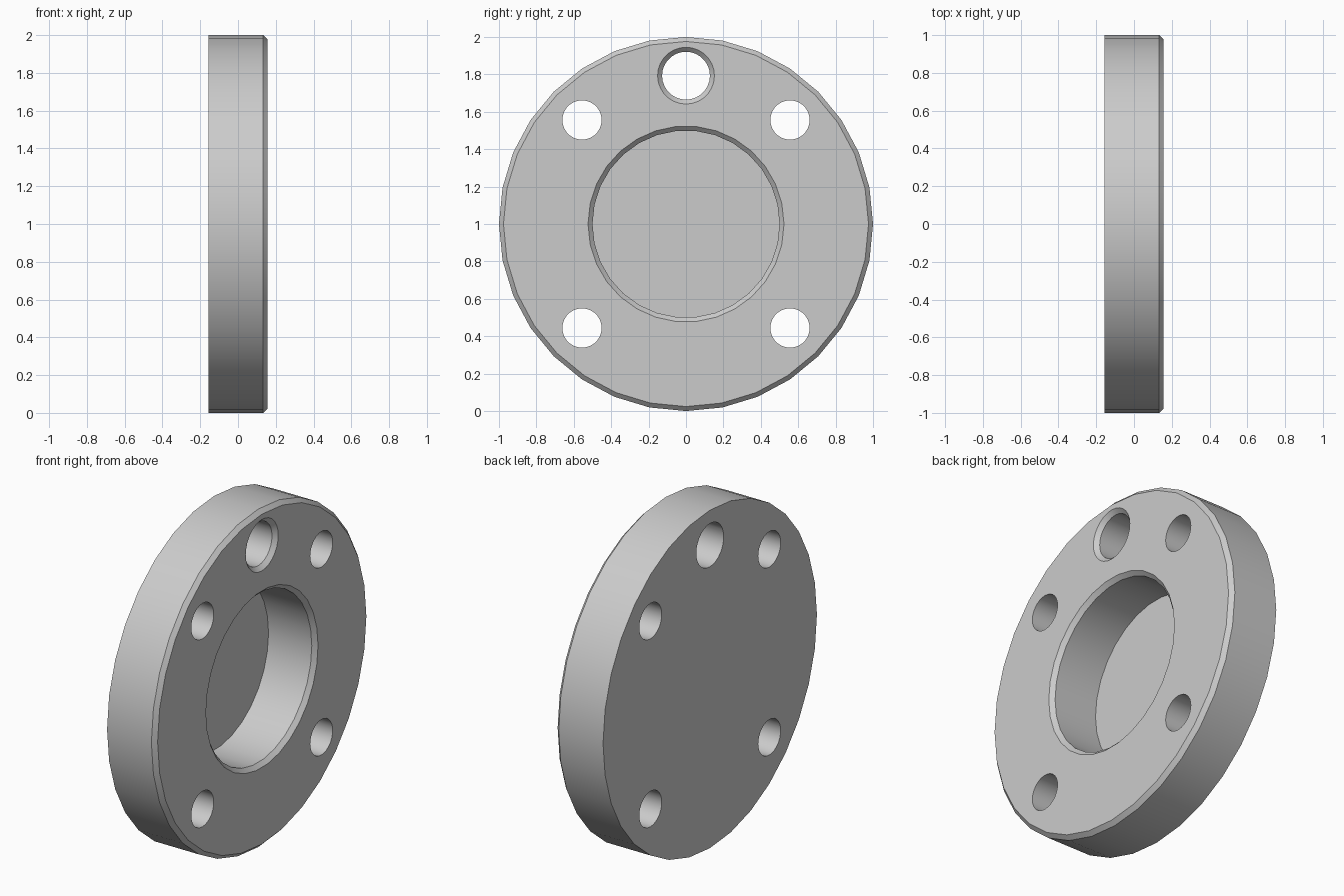
import bpy, bmesh
from math import sin, cos, pi, radians

if "Cube" in bpy.data.objects:
    bpy.data.objects.remove(bpy.data.objects["Cube"], do_unlink=True)

HALF = 0.157      # half thickness of the flange
EDGE = 0.024      # chamfer size
FLOOR = -0.15     # inner face of the thin back wall

steel = bpy.data.materials.new("plain grey metal")
steel.use_nodes = True
grey = (0.6, 0.6, 0.6, 1)
steel.diffuse_color = grey
steel.node_tree.nodes["Principled BSDF"].inputs["Base Color"].default_value = grey


def turned(name, profile, sides, y=0.0, z=1.0, phase=0.0):
    """Closed solid turned about the x axis from (x, radius) pairs."""
    bm = bmesh.new()
    rings = []
    for x, r in profile:
        angles = [2 * pi * (i + phase) / sides for i in range(sides)]
        rings.append([bm.verts.new((x, y + r * cos(a), z + r * sin(a))) for a in angles])
    for a, b in zip(rings, rings[1:]):
        for i in range(sides):
            j = (i + 1) % sides
            bm.faces.new((a[i], a[j], b[j], b[i]))
    bm.faces.new(rings[0])
    bm.faces.new(rings[-1])
    bmesh.ops.recalc_face_normals(bm, faces=bm.faces)
    mesh = bpy.data.meshes.new(name)
    bm.to_mesh(mesh)
    bm.free()
    mesh.materials.append(steel)
    obj = bpy.data.objects.new(name, mesh)
    bpy.context.collection.objects.link(obj)
    return obj


def chamfered_cut(start, radius):
    """Cutter profile that widens at the outer face."""
    out = 0.02
    return [(start, radius), (HALF - EDGE, radius), (HALF + out, radius + EDGE + out)]


# Disc with a chamfered rim
flange = turned("flange_disc", [(-HALF, 1), (HALF - EDGE, 1), (HALF, 1 - EDGE)], 32)

# Blind centre bore, chamfered port and four bolt holes
cutters = [
    turned("bore_cutter", chamfered_cut(FLOOR, 0.5), 30),
    turned("port_cutter", chamfered_cut(-0.3, 0.128), 28, z=1.793),
]
for sy in (-1, 1):
    for sz in (-1, 1):
        cutters.append(turned("bolt_hole_cutter", [(-0.3, 0.105), (0.3, 0.105)], 28,
                              y=sy * 0.556, z=1 + sz * 0.556))

bpy.ops.object.select_all(action="DESELECT")
bpy.context.view_layer.objects.active = flange
flange.select_set(True)
for cutter in cutters:
    cut = flange.modifiers.new("cut", "BOOLEAN")
    cut.operation = "DIFFERENCE"
    cut.solver = "EXACT"
    cut.object = cutter
    bpy.ops.object.modifier_apply(modifier=cut.name)
    bpy.data.objects.remove(cutter, do_unlink=True)

bpy.ops.object.shade_smooth_by_angle(angle=radians(30))
